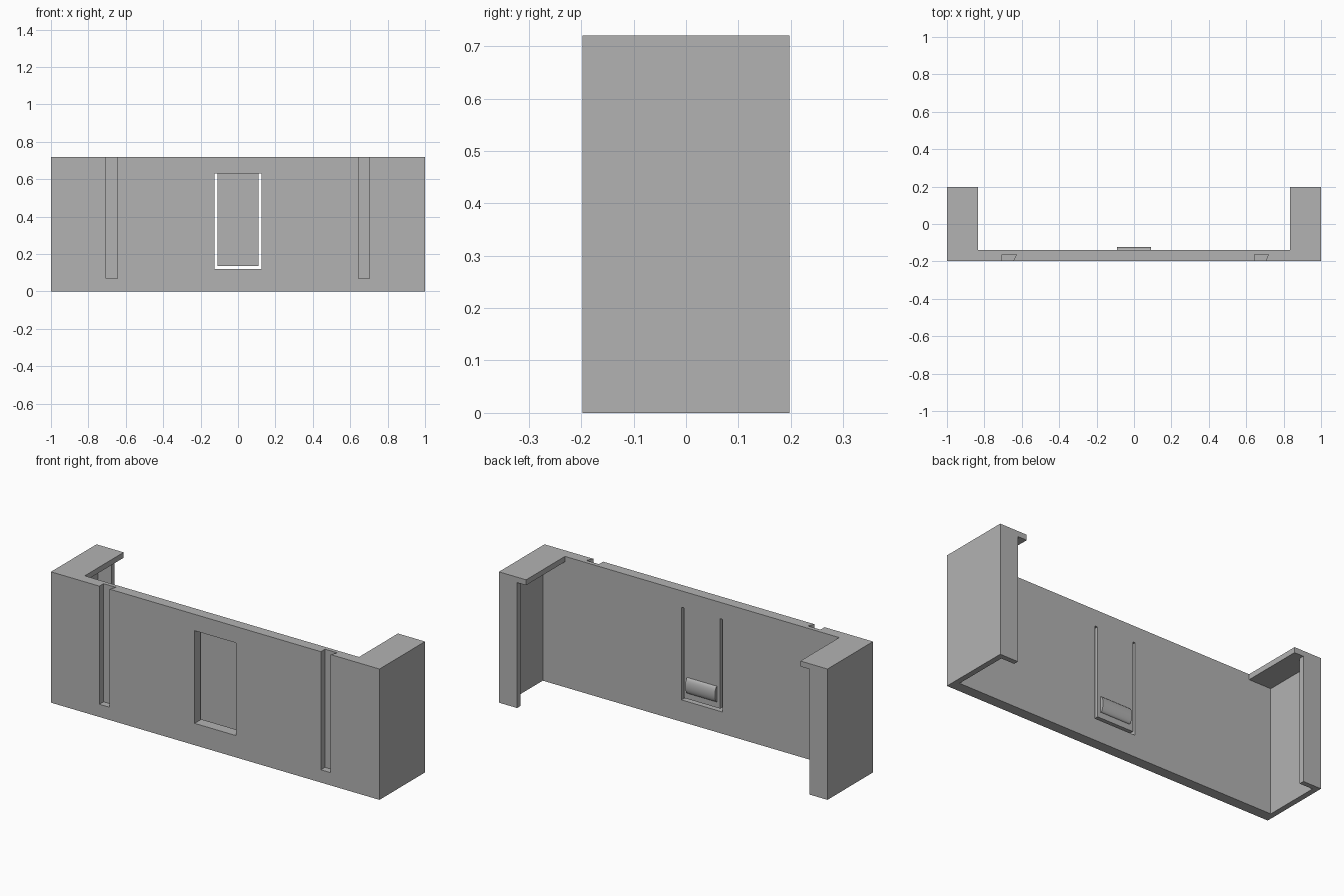
import bpy
import bmesh
import math

cube = bpy.data.objects.get("Cube")
if cube:
    bpy.data.objects.remove(cube, do_unlink=True)

grey = bpy.data.materials.new("plain grey")
grey.use_nodes = True
grey.diffuse_color = (0.45, 0.45, 0.45, 1)
grey.node_tree.nodes["Principled BSDF"].inputs["Base Color"].default_value = grey.diffuse_color


def prism(name, profile, axis, lo, hi):
    """Extrude a flat profile along one axis, from lo to hi."""
    place = {
        "x": lambda a, b, t: (t, a, b),
        "y": lambda a, b, t: (a, t, b),
        "z": lambda a, b, t: (a, b, t),
    }[axis]
    bm = bmesh.new()
    rings = [[bm.verts.new(place(a, b, t)) for a, b in profile] for t in (lo, hi)]
    for ring in rings:
        bm.faces.new(ring)
    n = len(profile)
    for i in range(n):
        j = (i + 1) % n
        bm.faces.new((rings[0][i], rings[0][j], rings[1][j], rings[1][i]))
    bmesh.ops.recalc_face_normals(bm, faces=bm.faces)
    mesh = bpy.data.meshes.new(name)
    bm.to_mesh(mesh)
    bm.free()
    mesh.materials.append(grey)
    obj = bpy.data.objects.new(name, mesh)
    bpy.context.collection.objects.link(obj)
    return obj


def rect(x0, x1, y0, y1):
    return [(x0, y0), (x1, y0), (x1, y1), (x0, y1)]


def cut(target, cutter):
    """Subtract the cutter, then discard it."""
    mod = target.modifiers.new("cut", "BOOLEAN")
    mod.operation = "DIFFERENCE"
    mod.solver = "EXACT"
    mod.object = cutter
    bpy.context.view_layer.objects.active = target
    bpy.ops.object.modifier_apply(modifier=mod.name)
    bpy.data.objects.remove(cutter, do_unlink=True)


HEIGHT, DEPTH, BACK = 0.72, 0.198, -0.14
INNER = 0.835

# Front plate with a solid block at each end
half = [(INNER, BACK), (INNER, DEPTH), (1, DEPTH), (1, -DEPTH)]
plan = half + [(-x, y) for x, y in reversed(half)]
body = prism("bracket_body", plan, "z", 0, HEIGHT)

# Hollow each end, leaving outer wall, back lip and top cap
pocket = [(0.8, BACK), (0.97, BACK), (0.97, 0.17), (0.89, 0.17), (0.89, 0.3), (0.8, 0.3)]
for side in (-1, 1):
    cut(body, prism("pocket_cutter", [(side * x, y) for x, y in pocket], "z", -0.1, 0.69))

# Undercut grooves in the front face, open at the top
for x in (-0.705, 0.643):
    groove = [(x, -0.22), (x + 0.05, -0.22), (x + 0.06, -DEPTH), (x + 0.077, -0.162), (x, -0.162)]
    cut(body, prism("groove_cutter", groove, "z", 0.07, 0.8))

# Spring tongue: front recess, then a U-shaped gap right through
W, T, LOW, TOP = 0.125, 0.11, 0.12, 0.63
cut(body, prism("recess_cutter", rect(-W, W, LOW, TOP), "y", -0.3, -0.17))
gap = [(-W, TOP), (-W, LOW), (W, LOW), (W, TOP),
       (T, TOP), (T, LOW + 0.015), (-T, LOW + 0.015), (-T, TOP)]
cut(body, prism("gap_cutter", gap, "y", -0.3, 0))

# Rounded catch on the back of the tongue
arc = [(BACK + 0.017 * math.sin(math.pi * i / 16), 0.21 - 0.043 * math.cos(math.pi * i / 16))
       for i in range(17)]
catch = prism("tongue_catch", [(-0.15, arc[0][1])] + arc + [(-0.15, arc[-1][1])], "x", -0.09, 0.09)
bpy.ops.object.select_all(action="DESELECT")
catch.select_set(True)
bpy.context.view_layer.objects.active = catch
bpy.ops.object.shade_smooth_by_angle(angle=math.radians(35))
